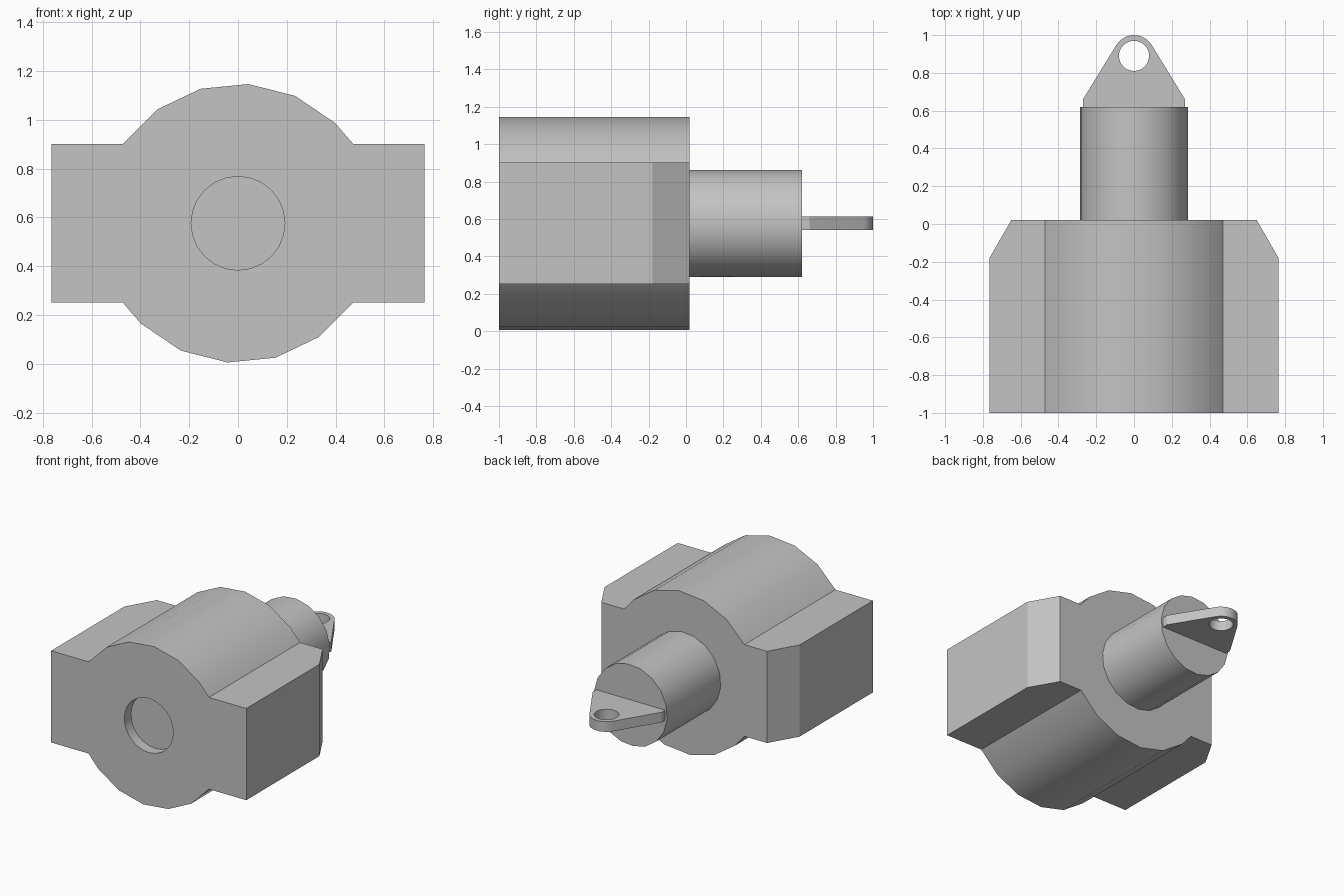
import bpy
import bmesh
from math import cos, sin, radians
from mathutils import Vector

AXIS_Z = 0.576   # height of the shared centre line
REAR = 0.02      # rear face of the housing

cube = bpy.data.objects.get("Cube")
if cube:
    bpy.data.objects.remove(cube)

grey = bpy.data.materials.new("plain grey")
grey.use_nodes = True
colour = (0.55, 0.55, 0.55, 1)
grey.diffuse_color = colour
grey.node_tree.nodes["Principled BSDF"].inputs["Base Color"].default_value = colour


def arc(radius, start, step, count, centre=(0, 0)):
    angles = [radians(start + step * i) for i in range(count)]
    return [(centre[0] + radius * cos(a), centre[1] + radius * sin(a)) for a in angles]


def along_y(u, v, d):
    return Vector((u, d, v))


def along_z(u, v, d):
    return Vector((u, v, d))


def prism(name, outline, place, low, high, chamfers=()):
    """Extrude an outline, then slice off corners with (point, normal) planes."""
    bm = bmesh.new()
    face = bm.faces.new([bm.verts.new(place(u, v, low)) for u, v in outline])
    new = bmesh.ops.extrude_face_region(bm, geom=[face])["geom"]
    shift = place(0, 0, high) - place(0, 0, low)
    bmesh.ops.translate(bm, vec=shift, verts=[g for g in new if isinstance(g, bmesh.types.BMVert)])
    for point, normal in chamfers:
        geom = bm.verts[:] + bm.edges[:] + bm.faces[:]
        cut = bmesh.ops.bisect_plane(bm, geom=geom, plane_co=point, plane_no=normal, clear_outer=True)
        rim = [g for g in cut["geom_cut"] if isinstance(g, bmesh.types.BMEdge)]
        bmesh.ops.holes_fill(bm, edges=rim)
    bmesh.ops.recalc_face_normals(bm, faces=bm.faces[:])
    mesh = bpy.data.meshes.new(name)
    bm.to_mesh(mesh)
    bm.free()
    mesh.materials.append(grey)
    obj = bpy.data.objects.new(name, mesh)
    bpy.context.collection.objects.link(obj)
    return obj


def activate(obj):
    bpy.ops.object.select_all(action="DESELECT")
    obj.select_set(True)
    bpy.context.view_layer.objects.active = obj


def drill(obj, cutter):
    cutter.hide_render = True
    mod = obj.modifiers.new("hole", "BOOLEAN")
    mod.operation = "DIFFERENCE"
    mod.solver = "EXACT"
    mod.object = cutter
    activate(obj)
    bpy.ops.object.modifier_apply(modifier=mod.name)
    bpy.data.objects.remove(cutter)


# Housing: faceted barrel with a square wing on each side
half = [(0.765, 0.325), (0.472, 0.325)] + arc(0.572, 46, 19.85, 5) + [(-0.472, 0.325), (-0.765, 0.325)]
outline = half + [(-x, -z) for x, z in half]
outline = [(x, z + AXIS_Z) for x, z in outline]
slices = [((s * 0.65, REAR, 0), (s * 0.2, 0.115, 0)) for s in (1, -1)]
housing = prism("housing", outline, along_y, -1, REAR, slices)

# Shallow round socket in the front
drill(housing, prism("socket_cutter", arc(0.192, 0, 15, 24, (0, AXIS_Z)), along_y, -1.1, -0.925))

# Rear shaft
shaft = prism("shaft", arc(0.287, 5.5, 20, 18, (0, AXIS_Z)), along_y, REAR - 0.01, 0.62)

# Flat eyelet tab on the end of the shaft
eye = (0, 0.89)
tab = [(-0.27, 0.6), (0.27, 0.6), (0.27, 0.66)] + arc(0.11, 31, 11.8, 11, eye) + [(-0.27, 0.66)]
eyelet = prism("eyelet_tab", tab, along_z, AXIS_Z - 0.036, AXIS_Z + 0.036)
drill(eyelet, prism("eyelet_cutter", arc(0.08, 0, 15, 24, eye), along_z, 0.4, 0.8))

for part in (housing, shaft, eyelet):
    activate(part)
    bpy.ops.object.shade_smooth_by_angle(angle=radians(28))
